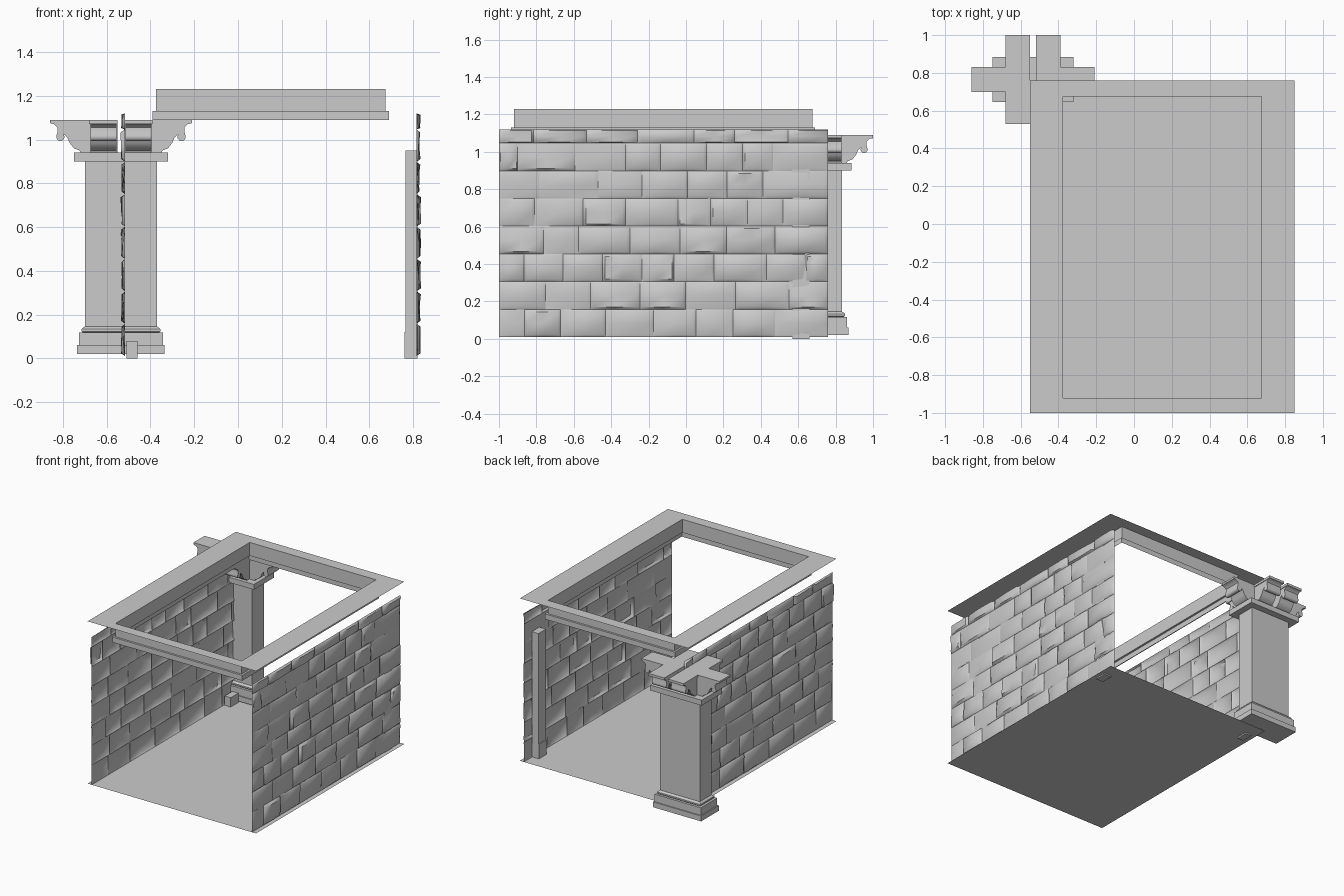
import bpy, bmesh, math, random
from mathutils import Vector

random.seed(4)
if "Cube" in bpy.data.objects:
    bpy.data.objects.remove(bpy.data.objects["Cube"])

stone = bpy.data.materials.new("grey_stone")
stone.use_nodes = True
GREY = (0.6, 0.6, 0.6, 1)
stone.diffuse_color = GREY
stone.node_tree.nodes["Principled BSDF"].inputs["Base Color"].default_value = GREY


def finish(name, bm, smooth=None, solid=True):
    if solid:
        bmesh.ops.recalc_face_normals(bm, faces=bm.faces)
    mesh = bpy.data.meshes.new(name)
    bm.to_mesh(mesh)
    bm.free()
    mesh.materials.append(stone)
    obj = bpy.data.objects.new(name, mesh)
    bpy.context.collection.objects.link(obj)
    if smooth:
        bpy.ops.object.select_all(action='DESELECT')
        obj.select_set(True)
        bpy.context.view_layer.objects.active = obj
        bpy.ops.object.shade_smooth_by_angle(angle=math.radians(smooth))
    return obj


def rect(bm, x0, x1, y0, y1, z):
    return [bm.verts.new(p) for p in ((x0, y0, z), (x1, y0, z), (x1, y1, z), (x0, y1, z))]


def bridge(bm, low, high):
    for i in range(len(low)):
        j = (i + 1) % len(low)
        bm.faces.new((low[i], low[j], high[j], high[i]))


def box(name, x0, x1, y0, y1, z0, z1):
    bm = bmesh.new()
    low, high = rect(bm, x0, x1, y0, y1, z0), rect(bm, x0, x1, y0, y1, z1)
    bm.faces.new(low)
    bm.faces.new(high)
    bridge(bm, low, high)
    return finish(name, bm)


# Floor sheet
LEFT, RIGHT, FRONT, BACK = -0.55, 0.85, -1.0, 0.76
bm = bmesh.new()
bm.faces.new(rect(bm, LEFT, RIGHT, FRONT, BACK, 0.01))
finish("floor", bm, solid=False)

# Ceiling sheet with an opening and a stepped moulding hanging below it
bm = bmesh.new()
rings = [rect(bm, LEFT, RIGHT, FRONT, BACK, 1.23)]
for grow, z in ((0, 1.23), (0, 1.13), (0.015, 1.13), (0.015, 1.09)):
    rings.append(rect(bm, -0.375 - grow, 0.675 + grow, -0.92 - grow, 0.675 + grow, z))
for a, b in zip(rings, rings[1:]):
    bridge(bm, a, b)
finish("ceiling_frame", bm, solid=False)


# Rough stone walls: courses of blocks with uneven raised faces
def stone_wall(name, x, side):
    bm = bmesh.new()
    z, course, N = 0.01, 0, 4
    while z < 1.11:
        top = min(z + 0.148, 1.12)
        y = FRONT
        width = random.uniform(0.1, 0.25)
        while y < BACK - 0.001:
            end = y + width
            if end > BACK - 0.07:
                end = BACK
            tilt = [random.uniform(-0.004, 0.014) for _ in range(4)]
            grid = []
            for i in range(N + 1):
                row = []
                for j in range(N + 1):
                    # border vertices stay at the joint, inner ones are pushed out
                    u = (0, 0.07, 0.5, 0.93, 1)[i]
                    v = (0, 0.09, 0.5, 0.91, 1)[j]
                    edge = i in (0, N) or j in (0, N)
                    out = (tilt[0] * (1 - u) + tilt[1] * u) * (1 - v) + (tilt[2] * (1 - u) + tilt[3] * u) * v
                    out = -0.004 if edge else out + random.uniform(-0.003, 0.005)
                    row.append(bm.verts.new((x + side * out, y + u * (end - y), z + v * (top - z))))
                grid.append(row)
            for i in range(N):
                for j in range(N):
                    quad = (grid[i][j], grid[i + 1][j], grid[i + 1][j + 1], grid[i][j + 1])
                    bm.faces.new(quad if side > 0 else quad[::-1])
            y = end
            width = random.uniform(0.16, 0.32)
        z = top
        course += 1
    finish(name, bm, smooth=50, solid=False)


stone_wall("left_wall", 0.82, 1)
stone_wall("right_wall", -0.52, -1)

# Narrow post on the left wall, and the feet that reach the ground
box("post_foot", 0.76, 0.82, 0.57, 0.66, 0, 0.12)
box("post", 0.765, 0.82, 0.57, 0.66, 0.12, 0.95)
box("right_foot", -0.51, -0.46, 0.57, 0.66, 0, 0.08)

# Column: rectangular steps stacked from the plinth to the neck slab
CX, CY = -0.535, 0.765
bm = bmesh.new()
steps = [(0.2, 0.02), (0.2, 0.06), (0.192, 0.06), (0.192, 0.117), (0.174, 0.117),
         (0.18, 0.123), (0.18, 0.133), (0.174, 0.14), (0.165, 0.145), (0.165, 0.9),
         (0.215, 0.9), (0.215, 0.94)]
loops = [rect(bm, CX - h, CX + h, CY - h + 0.095, CY + h - 0.095, z) for h, z in steps]
for a, b in zip(loops, loops[1:]):
    bridge(bm, a, b)
bm.faces.new(loops[0])
bm.faces.new(loops[-1])
finish("column", bm)

# Scroll bracket outline as (distance back from the tip, height)
outline = [(0, 1.09), (0, 1.075), (0.02, 1.07), (0.035, 1.055), (0.035, 1.035)]
for k in range(8):
    a = math.radians(70 + k * 35)
    outline.append((0.048 - 0.019 * math.sin(a), 1.012 + 0.019 * math.cos(a)))
outline += [(0.08, 1.01), (0.09, 0.985), (0.11, 0.96), (0.135, 0.95), (0.14, 0.94)]


def bracket(name, origin, direction, reach, half):
    bm = bmesh.new()
    out = Vector(direction)
    across = Vector((-out.y, out.x, 0))
    points = outline + [(reach, 0.94), (reach, 1.09)]
    sides = []
    for s in (-half, half):
        sides.append([bm.verts.new(Vector((*origin, z)) + out * (reach - d) + across * s)
                      for d, z in points])
    bridge(bm, *sides)
    for loop in sides:
        bm.faces.new(loop)
    finish(name, bm, smooth=40)


# Capital: one bracket on each end and two on each broad face, split in the middle
for s, label in ((1, "left"), (-1, "right")):
    bracket(label + "_end_bracket", (CX + s * 0.015, CY), (s, 0, 0), 0.31, 0.066)
    for t, face in ((1, "back"), (-1, "front")):
        bracket(f"{label}_{face}_bracket", (CX + s * 0.08, CY), (0, t, 0), 0.235, 0.06)
        box(f"{label}_{face}_cap", CX + s * 0.015, CX + s * 0.145, CY, CY + t * 0.235, 1.072, 1.09)
